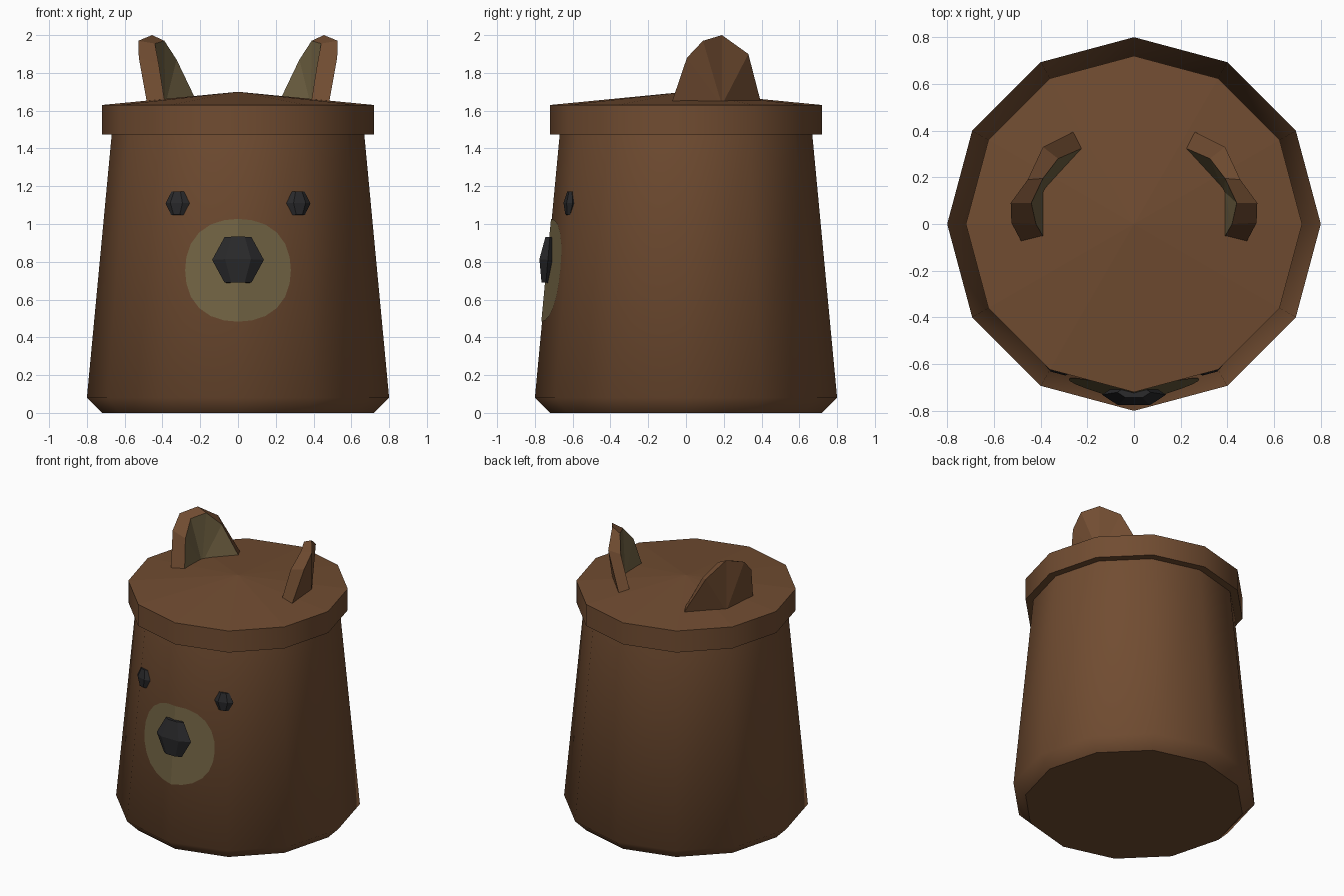
import bpy, bmesh, math
from mathutils import Vector, Matrix

if "Cube" in bpy.data.objects:
    bpy.data.objects.remove(bpy.data.objects["Cube"])


def material(name, rgb):
    m = bpy.data.materials.new(name)
    m.diffuse_color = (*rgb, 1)
    m.use_nodes = True
    m.node_tree.nodes["Principled BSDF"].inputs["Base Color"].default_value = m.diffuse_color
    return m


BROWN = material("brown", (0.165, 0.073, 0.031))
TAN = material("olive tan", (0.165, 0.123, 0.056))
BLACK = material("black", (0.022, 0.022, 0.024))


def finish(name, bm, mats, fix_normals=True):
    if fix_normals:
        bmesh.ops.recalc_face_normals(bm, faces=bm.faces)
    me = bpy.data.meshes.new(name)
    bm.to_mesh(me)
    bm.free()
    for m in mats:
        me.materials.append(m)
    ob = bpy.data.objects.new(name, me)
    bpy.context.collection.objects.link(ob)
    return ob


def lathe(bm, profile, n, sx=1.0, sy=1.0):
    """Rings of n points from (radius, z); radius 0 gives an apex."""
    rings = []
    for r, z in profile:
        k = 1 if r == 0 else n
        rings.append([bm.verts.new((sx * r * math.cos(2 * math.pi * i / n),
                                    sy * r * math.sin(2 * math.pi * i / n), z))
                      for i in range(k)])
    for a, b in zip(rings, rings[1:]):
        for i in range(n):
            j = (i + 1) % n
            if len(b) == 1:
                bm.faces.new((a[i], a[j], b[0]))
            else:
                bm.faces.new((a[i], a[j], b[j], b[i]))
    bm.faces.new(rings[0][::-1])
    if len(rings[-1]) > 1:
        bm.faces.new(rings[-1])


# tapered body, 12 sides, smooth walls with flat ends
bm = bmesh.new()
lathe(bm, [(0.72, 0), (0.80, 0.08), (0.668, 1.48)], 12)
for f in bm.faces:
    f.smooth = len(f.verts) == 4
finish("body", bm, [BROWN])

# lid with a shallow cone top
bm = bmesh.new()
lathe(bm, [(0.72, 1.475), (0.72, 1.63), (0, 1.70)], 12)
for f in bm.faces:
    f.smooth = len(f.verts) == 4
finish("lid", bm, [BROWN])

TAN15 = math.tan(math.radians(15))


def wall_y(x, z):
    """Front wall of the body at x, z."""
    return -(0.80 - 0.132 * (z - 0.08) / 1.4) + abs(x) * TAN15


# muzzle patch: thin skin folded along the front corner of the body
bm = bmesh.new()
N = 12
for start in (-90, 90):
    pts = []
    for i in range(N + 1):
        a = math.radians(start + 180 * i / N)
        c, s = math.cos(a), math.sin(a)
        k = 1 + 0.04 * math.sin(2 * a) ** 2
        x, z = 0.28 * c * k, 0.755 + 0.272 * s * k
        if i in (0, N):
            x = 0
        pts.append(bm.verts.new((x, wall_y(x, z) - 0.004, z)))
    bm.faces.new(pts)
finish("muzzle", bm, [TAN], False)


# nose and eyes: squashed six-sided balls
def ball(name, x, z, rx, ry, rz, turn):
    bm = bmesh.new()
    lathe(bm, [(rx * 0.52, -rz), (rx, 0), (rx * 0.52, rz)], 6, 1, ry / (rx * 0.866))
    bm.transform(Matrix.Translation((x, wall_y(x, z), z)) @
                 Matrix.Rotation(math.radians(turn), 4, 'Z') @
                 Matrix.Rotation(math.radians(-5), 4, 'X'))
    finish(name, bm, [BLACK])


ball("nose", 0, 0.81, 0.137, 0.045, 0.121, 0)
for side, label in ((-1, "left"), (1, "right")):
    ball("eye_" + label, side * 0.32, 1.11, 0.066, 0.024, 0.062, side * 15)

# cupped ears: inner fan in tan, rim and outer fan in brown
INNER = [(.385, -.06, 1.63), (.42, .0, 1.85), (.44, .09, 1.955),
         (.39, .195, 1.97), (.325, .28, 1.87), (.21, .33, 1.63)]
OUTER = [(.48, -.08, 1.63), (.525, .005, 1.88), (.528, .09, 1.97),
         (.455, .19, 2.0), (.39, .33, 1.90), (.25, .40, 1.63)]
for side, label in ((-1, "left"), (1, "right")):
    bm = bmesh.new()
    vert = lambda p: bm.verts.new((side * p[0], p[1], p[2]))
    inn = [vert(p) for p in INNER]
    out = [vert(p) for p in OUTER]
    mid_in, mid_out = vert((.385, .14, 1.63)), vert((.455, .19, 1.63))
    for i in range(5):
        f = bm.faces.new((mid_in, inn[i], inn[i + 1]))
        f.material_index = 1
        bm.faces.new((mid_out, out[i + 1], out[i]))
        bm.faces.new((inn[i], out[i], out[i + 1], inn[i + 1]))
    bm.faces.new((inn[0], mid_in, mid_out, out[0]))
    bm.faces.new((mid_in, inn[5], out[5], mid_out))
    finish("ear_" + label, bm, [BROWN, TAN])
